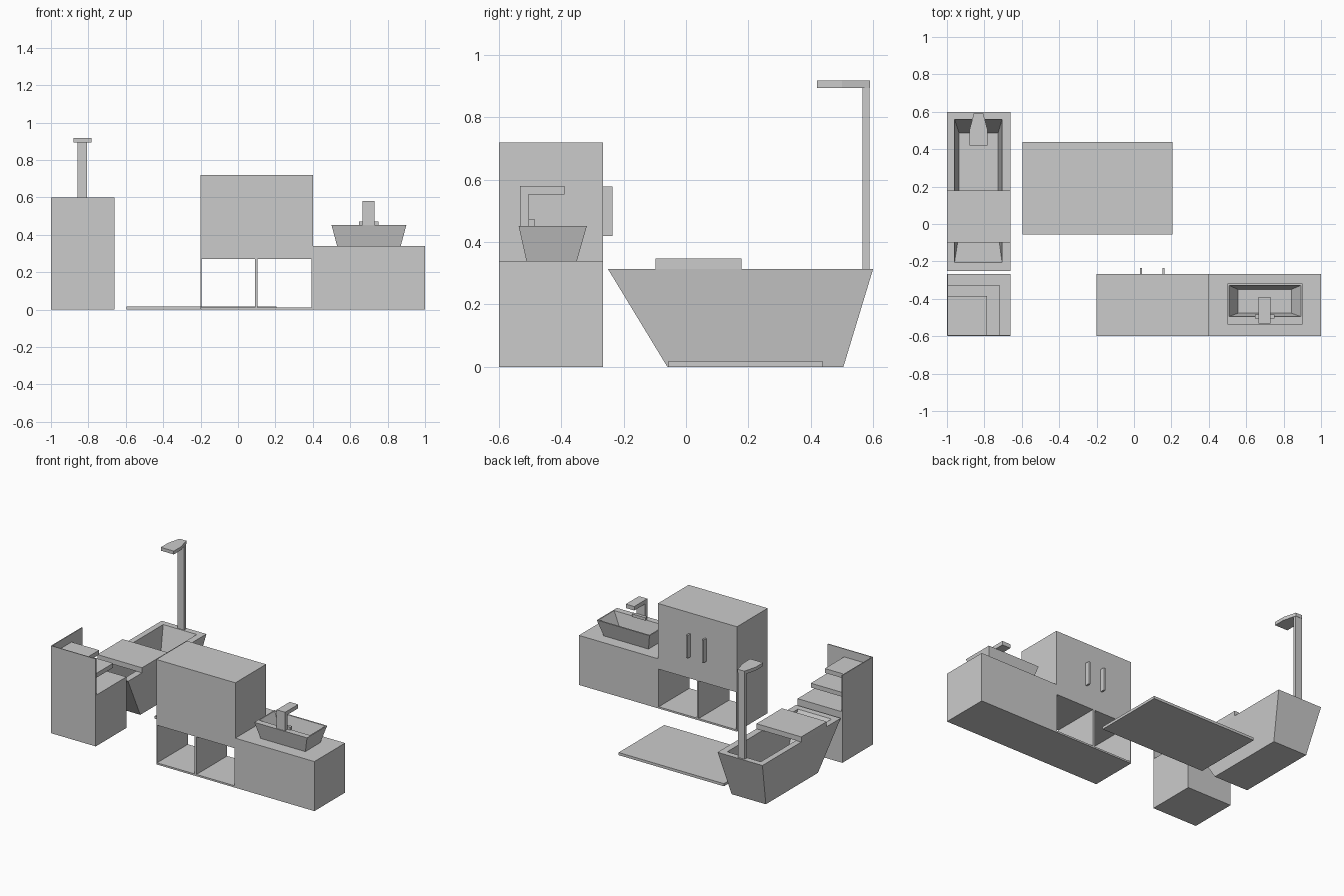
import bpy, bmesh

if "Cube" in bpy.data.objects:
    bpy.data.objects.remove(bpy.data.objects["Cube"])


def finish(name, bm):
    bmesh.ops.recalc_face_normals(bm, faces=bm.faces)
    me = bpy.data.meshes.new(name)
    bm.to_mesh(me)
    bm.free()
    ob = bpy.data.objects.new(name, me)
    bpy.context.collection.objects.link(ob)
    return ob


def box(name, x0, x1, y0, y1, z0, z1):
    bm = bmesh.new()
    bmesh.ops.create_cube(bm, size=1)
    for v in bm.verts:
        v.co = (x0 + (v.co.x + .5) * (x1 - x0),
                y0 + (v.co.y + .5) * (y1 - y0),
                z0 + (v.co.z + .5) * (z1 - z0))
    return finish(name, bm)


def basin(name, *rings):
    """Hollow tapered vessel from rectangles (x0, x1, y0, y1, z), outer bottom to inner bottom."""
    bm = bmesh.new()
    loops = [[bm.verts.new((x, y, z)) for x, y in ((a, c), (b, c), (b, d), (a, d))]
             for a, b, c, d, z in rings]
    for lo, hi in zip(loops, loops[1:]):
        for i in range(4):
            j = (i + 1) % 4
            bm.faces.new((lo[i], lo[j], hi[j], hi[i]))
    bm.faces.new(loops[0])
    bm.faces.new(loops[-1])
    return finish(name, bm)


def prism(name, pts, vec):
    """Extrude a flat polygon along a vector."""
    bm = bmesh.new()
    f = bm.faces.new([bm.verts.new(p) for p in pts])
    r = bmesh.ops.extrude_face_region(bm, geom=[f], use_keep_orig=True)
    moved = [e for e in r['geom'] if isinstance(e, bmesh.types.BMVert)]
    bmesh.ops.translate(bm, verts=moved, vec=vec)
    return finish(name, bm)


# Vanity with basin and tap
Y0, Y1 = -.6, -.267
box("vanity", .4, 1, Y0, Y1, 0, .34)
basin("wash_basin",
      (.53, .87, -.512, -.35, .34), (.5, .9, -.537, -.318, .452),
      (.508, .892, -.495, -.328, .452), (.556, .842, -.477, -.35, .365))
tap = [(-.532, .452), (-.505, .452), (-.505, .553), (-.39, .553), (-.39, .58), (-.532, .58)]
prism("tap", [(.666, y, z) for y, z in tap], (.064, 0, 0))
box("tap_lever", .648, .75, -.505, -.484, .452, .472)

# Cupboard above two open cubbies
box("cupboard", -.2, .4, Y0, Y1, .28, .72)
box("cubby_top", -.2, .4, Y0, Y1, .27, .28)
box("cubby_floor", -.2, .4, Y0, Y1, 0, .012)
for name, x, w in (("cubby_left", -.2, .006), ("cubby_divider", .091, .014), ("cubby_right", .394, .006)):
    box(name, x, x + w, Y0, Y1, .012, .27)
for i, x in enumerate((.032, .152)):
    box(f"door_handle_{i + 1}", x, x + .012, Y1, -.236, .42, .578)

# Bath mat
box("bath_mat", -.595, .205, -.056, .438, 0, .018)

# Bathtub with tray across it
basin("bathtub",
      (-.96, -.7, -.06, .505, 0), (-1, -.66, -.25, .6, .313),
      (-.96, -.705, -.207, .56, .313), (-.935, -.727, -.05, .486, .06))
box("bath_tray", -1, -.66, -.098, .178, .313, .348)

# Shower post and flared head
box("shower_post", -.857, -.806, .567, .588, .313, .918)
head = [(-.857, .59), (-.88, .5), (-.88, .42), (-.782, .42), (-.782, .5), (-.806, .59)]
prism("shower_head", [(x, y, .895) for x, y in head], (0, 0, .023))

# Corner shelf unit with two tall thin walls
box("corner_cabinet", -1, -.66, Y0, Y1, 0, .35)
box("corner_front_wall", -1, -.66, Y0, -.594, .35, .6)
box("corner_side_wall", -1, -.994, -.594, Y1, .35, .6)
for name, x, y, z in (("lower_shelf", -.72, -.325, .45), ("upper_shelf", -.785, -.385, .545)):
    box(name, -.994, x, -.594, y, z - .03, z)
